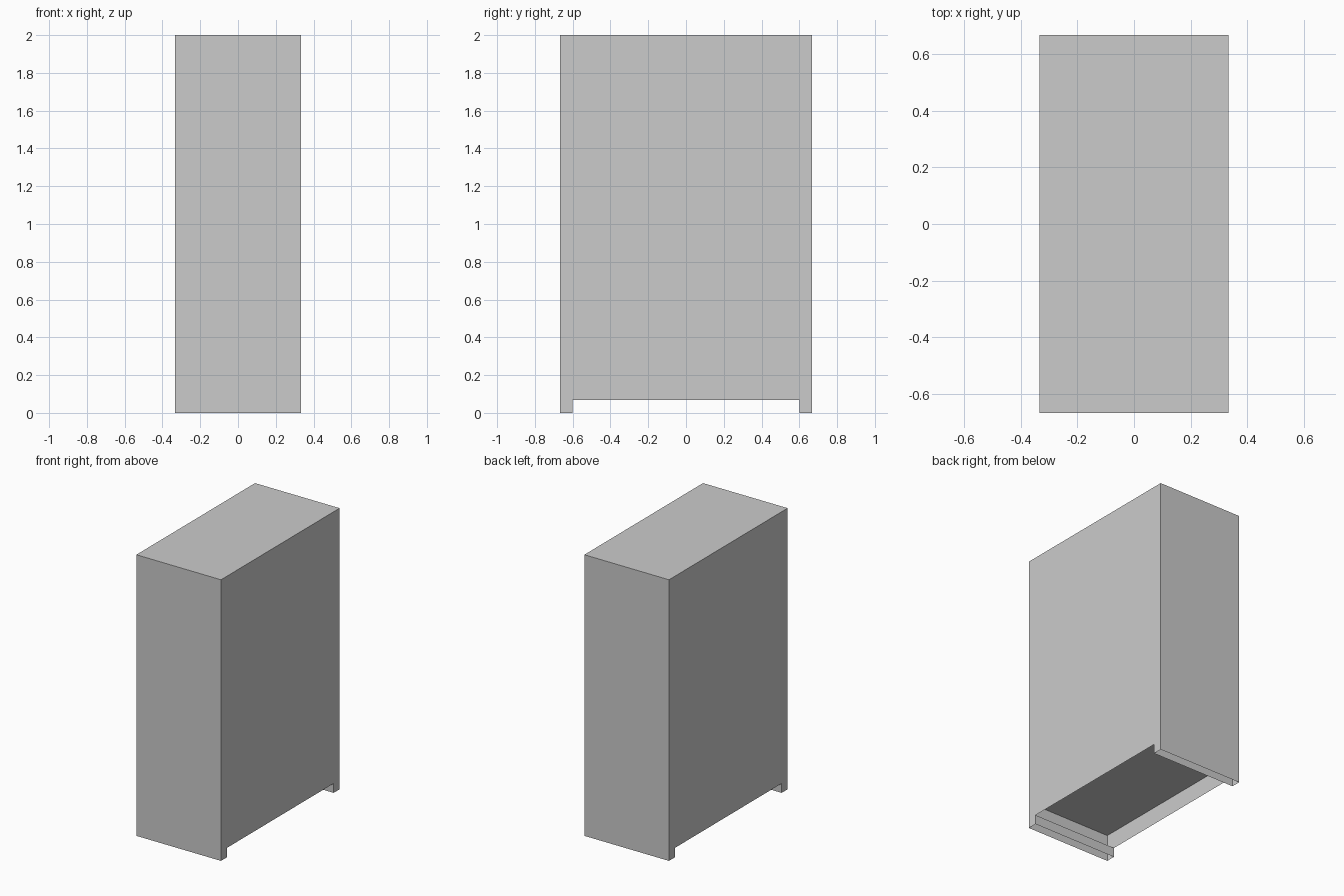
import bpy, bmesh

if "Cube" in bpy.data.objects:
    bpy.data.objects.remove(bpy.data.objects["Cube"])

W, D, H = 0.333, 0.667, 2.0      # half width, half depth, height
FOOT_Y, FOOT_Z = 0.60, 0.067     # inner edge and height of the feet
FLOOR_Z = 0.19                   # recessed underside panel


def sheet_object(name, faces):
    """Make one object from thin flat faces, welding shared corners."""
    bm = bmesh.new()
    for pts in faces:
        bm.faces.new([bm.verts.new(p) for p in pts])
    bmesh.ops.remove_doubles(bm, verts=bm.verts, dist=1e-4)
    bmesh.ops.recalc_face_normals(bm, faces=bm.faces)
    mesh = bpy.data.meshes.new(name)
    bm.to_mesh(mesh)
    bm.free()
    obj = bpy.data.objects.new(name, mesh)
    bpy.context.collection.objects.link(obj)
    return obj


def end_wall(y, z0, z1):
    return [(-W, y, z0), (W, y, z0), (W, y, z1), (-W, y, z1)]


def level(z):
    return [(-W, -D, z), (W, -D, z), (W, D, z), (-W, D, z)]


# Cabinet shell: notched sides, end walls and top, open underneath
side = [(-D, 0), (-FOOT_Y, 0), (-FOOT_Y, FOOT_Z), (FOOT_Y, FOOT_Z),
        (FOOT_Y, 0), (D, 0), (D, H), (-D, H)]
faces = [[(x, y, z) for y, z in side] for x in (-W, W)]
faces += [end_wall(-D, 0, H), end_wall(D, 0, H), level(H)]
sheet_object("cabinet_shell", faces)

# Inner faces of the two hollow feet
for name, y in (("front_foot_panel", -FOOT_Y), ("back_foot_panel", FOOT_Y)):
    sheet_object(name, [end_wall(y, 0, FOOT_Z)])

# Recessed underside
underside = sheet_object("underside_panel", [level(FLOOR_Z)])
underside.data.flip_normals()
